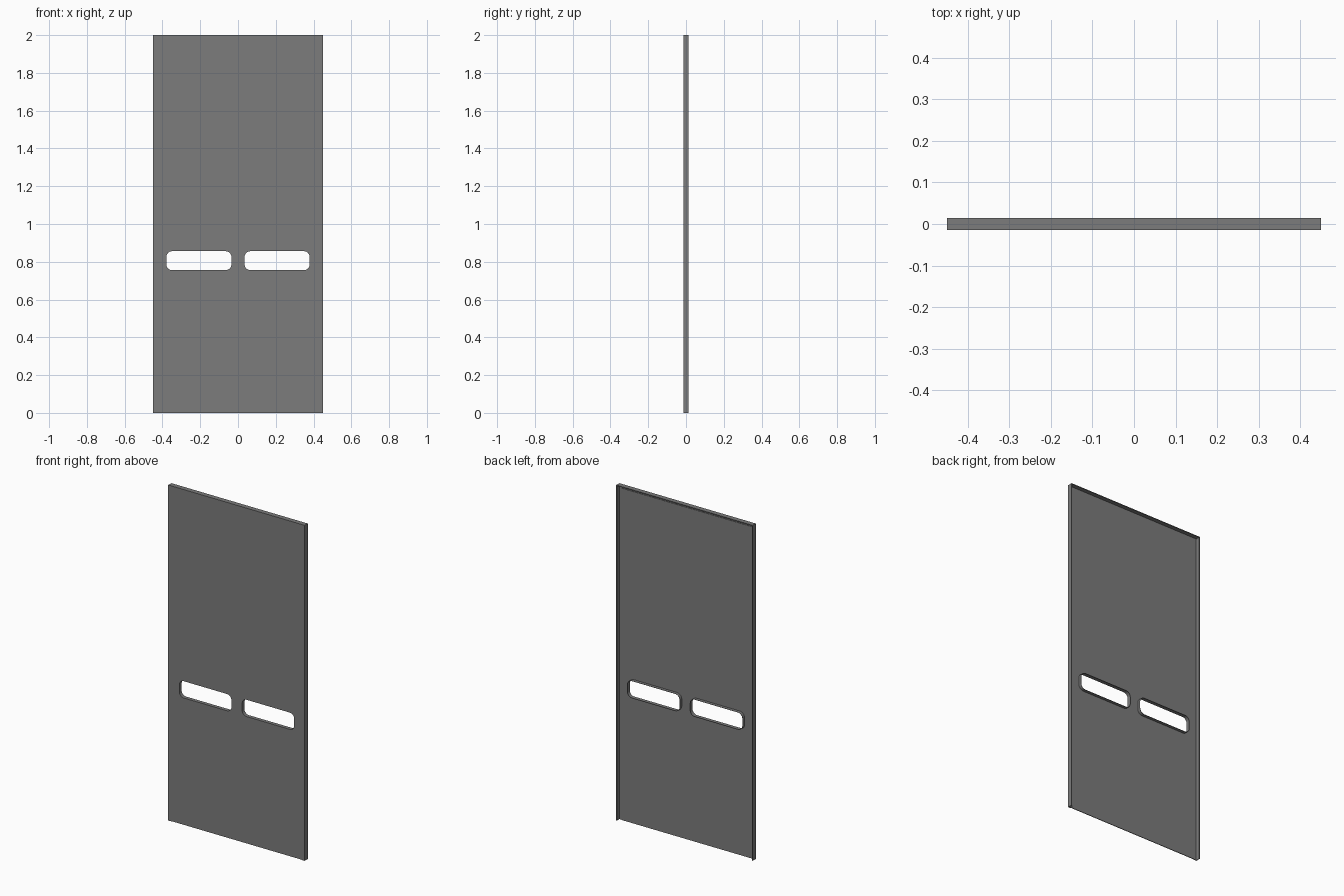
import bpy
from math import pi, cos, sin

if "Cube" in bpy.data.objects:
    bpy.data.objects.remove(bpy.data.objects["Cube"])

W, H, D = 0.45, 2.0, 0.0145      # half width, height, half depth
T = 0.004                        # sheet thickness
INX, INZ = 0.43, 1.978           # edge of the shallow inner step
STEP = 0.007                     # depth of the inner step

dark = bpy.data.materials.new("dark_grey")
dark.diffuse_color = (0.2, 0.2, 0.2, 1)
dark.use_nodes = True
dark.node_tree.nodes["Principled BSDF"].inputs["Base Color"].default_value = dark.diffuse_color


def sheet(name, loops, y0, y1):
    """Flat plate from x/z outlines (later loops are holes), between y0 and y1."""
    cu = bpy.data.curves.new(name, 'CURVE')
    cu.dimensions = '2D'
    cu.fill_mode = 'BOTH'
    cu.extrude = (y1 - y0) / 2
    for pts in loops:
        s = cu.splines.new('POLY')
        s.points.add(len(pts) - 1)
        for p, (x, z) in zip(s.points, pts):
            p.co = (x, z, 0, 1)
        s.use_cyclic_u = True
    ob = bpy.data.objects.new(name, cu)
    bpy.context.collection.objects.link(ob)
    ob.rotation_euler.x = pi / 2
    ob.location.y = (y0 + y1) / 2
    bpy.ops.object.select_all(action='DESELECT')
    ob.select_set(True)
    bpy.context.view_layer.objects.active = ob
    bpy.ops.object.convert(target='MESH')
    bpy.ops.object.shade_flat()
    ob = bpy.context.object
    ob.data.materials.clear()
    ob.data.materials.append(dark)
    return ob


def rect(x0, x1, z0, z1):
    return [(x0, z0), (x1, z0), (x1, z1), (x0, z1)]


def slot(cx, cz, hx, hz, r, n=8):
    """Rounded rectangle outline, counter-clockwise."""
    pts = []
    for k, (sx, sz) in enumerate([(1, 1), (-1, 1), (-1, -1), (1, -1)]):
        for i in range(n + 1):
            a = (k + i / n) * pi / 2
            pts.append((cx + sx * (hx - r) + r * cos(a),
                        cz + sz * (hz - r) + r * sin(a)))
    return pts


def u_shape(x, z):
    """Upside-down U along both sides and the top, inner edge at x and z."""
    return [(-W, 0), (-x, 0), (-x, z), (x, z), (x, 0), (W, 0), (W, H), (-W, H)]


# main sheet with two hand slots
SX, SZ, HX, HZ, R = 0.207, 0.806, 0.172, 0.05, 0.03
holes = [slot(s * SX, SZ, HX, HZ, R) for s in (-1, 1)]
lap = INX + T
sheet("door_panel", [rect(-INX, INX, 0, INZ)] + holes, -D + STEP - T, -D + STEP)

# raised border along both sides and the top
sheet("front_border", [u_shape(INX, INZ)], -D, -D + T)

# edge flanges folded to the back
sheet("folded_edge", [u_shape(W - T, H - T)], -D + T, D)

# folded collars around the slots
for side, s in (("left", -1), ("right", 1)):
    sheet(side + "_slot_collar",
          [slot(s * SX, SZ, HX + T / 2, HZ + T / 2, R + T / 2),
           slot(s * SX, SZ, HX, HZ, R)], -D + STEP, D - 0.004)
    bpy.ops.object.shade_smooth_by_angle()
